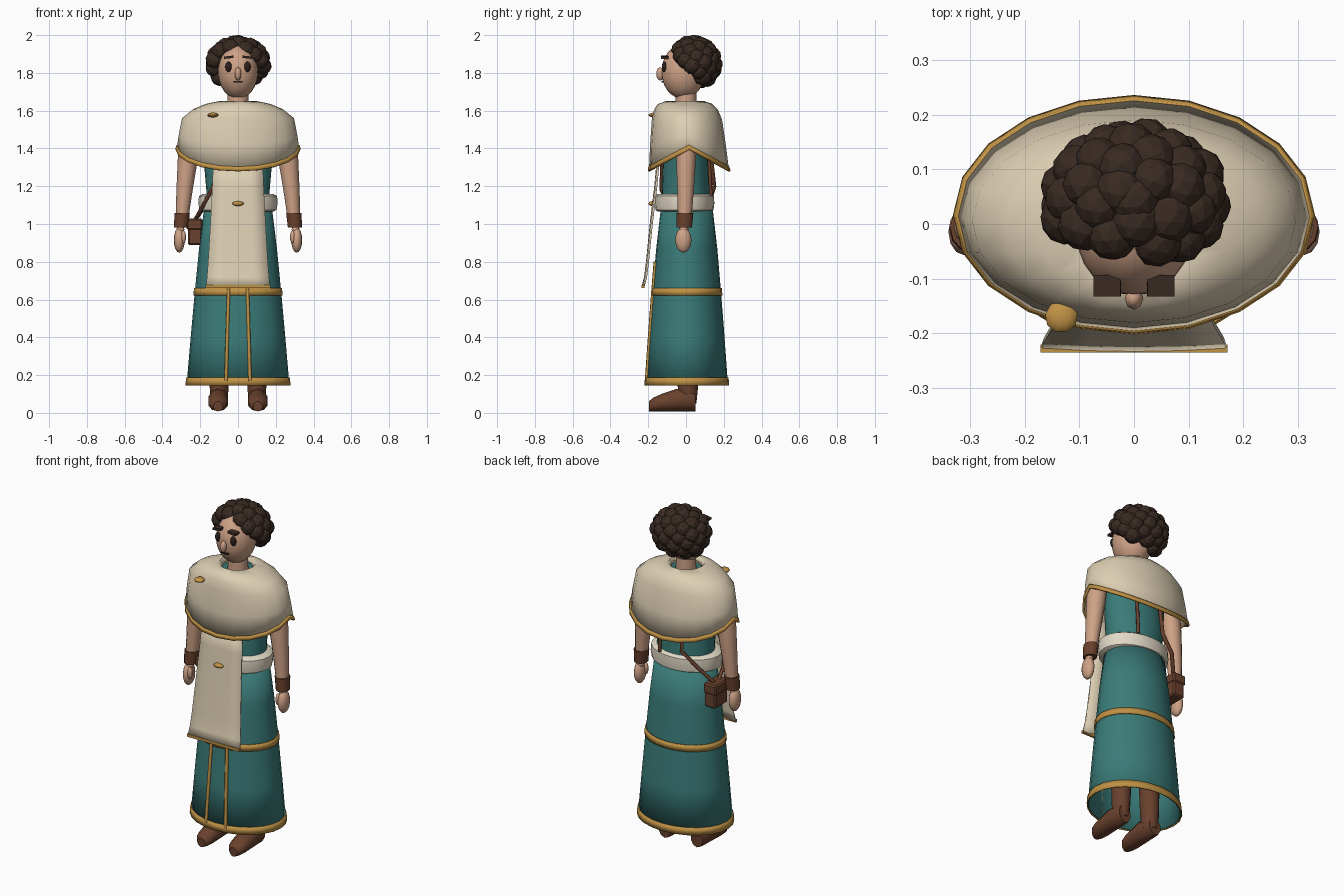
import bpy, bmesh, math, random
from mathutils import Vector, Matrix

random.seed(4)
if "Cube" in bpy.data.objects:
    bpy.data.objects.remove(bpy.data.objects["Cube"])


def material(name, r, g, b):
    m = bpy.data.materials.new(name)
    m.use_nodes = True
    m.diffuse_color = (r, g, b, 1)
    m.node_tree.nodes["Principled BSDF"].inputs["Base Color"].default_value = (r, g, b, 1)
    return m


TEAL = material("teal cloth", .042, .2, .19)
CREAM = material("cream cloth", .72, .62, .45)
SASH = material("pale sash", .76, .69, .56)
GOLD = material("gold", .53, .29, .06)
SKIN = material("skin", .62, .36, .24)
LEATHER = material("brown leather", .14, .052, .026)
HAIR = material("dark brown hair", .04, .023, .016)
DARK = material("dark features", .025, .013, .011)


def finish(name, bm, mat, smooth=40):
    """Turn a bmesh into a named, coloured object."""
    bmesh.ops.recalc_face_normals(bm, faces=bm.faces)
    me = bpy.data.meshes.new(name)
    bm.to_mesh(me)
    bm.free()
    me.materials.append(mat)
    ob = bpy.data.objects.new(name, me)
    bpy.context.collection.objects.link(ob)
    if smooth:
        bpy.ops.object.select_all(action='DESELECT')
        ob.select_set(True)
        bpy.context.view_layer.objects.active = ob
        bpy.ops.object.shade_smooth_by_angle(angle=math.radians(smooth))
    return ob


def bridge(bm, rings):
    n = len(rings[0])
    for a, b in zip(rings, rings[1:]):
        for i in range(n):
            j = (i + 1) % n
            bm.faces.new((a[i], a[j], b[j], b[i]))


def loft(name, rings, mat, n=24, caps=True, smooth=40, drop=0):
    """Stack of ellipses (x, y, z, rx, ry, share of drop at front and back)."""
    bm = bmesh.new()
    loops = []
    for x, y, z, rx, ry, *share in rings:
        k = drop * (share[0] if share else 0)
        angles = [2 * math.pi * i / n for i in range(n)]
        loops.append([bm.verts.new((x + rx * math.cos(a), y + ry * math.sin(a),
                                    z - k * abs(math.sin(a)))) for a in angles])
    bridge(bm, loops)
    if caps:
        bm.faces.new(loops[0])
        bm.faces.new(loops[-1])
    return finish(name, bm, mat, smooth)


def ball(name, loc, radii, mat, seg=16, smooth=60):
    bm = bmesh.new()
    bmesh.ops.create_uvsphere(bm, u_segments=seg, v_segments=seg * 2 // 3, radius=1)
    bm.transform(Matrix.Translation(loc) @ Matrix.Diagonal((*radii, 1)))
    return finish(name, bm, mat, smooth)


def box(name, loc, size, mat, bevel=0, turn=0):
    bm = bmesh.new()
    bmesh.ops.create_cube(bm, size=1)
    bm.transform(Matrix.Translation(loc) @ Matrix.Rotation(turn, 4, 'Y') @ Matrix.Diagonal((*size, 1)))
    if bevel:
        bmesh.ops.bevel(bm, geom=bm.edges[:], offset=bevel, segments=1, affect='EDGES')
    return finish(name, bm, mat, 0)


def tube(name, points, r, mat):
    cu = bpy.data.curves.new(name, 'CURVE')
    cu.dimensions = '3D'
    cu.bevel_depth = r
    cu.bevel_resolution = 1
    cu.use_fill_caps = True
    sp = cu.splines.new('POLY')
    sp.points.add(len(points) - 1)
    for p, co in zip(sp.points, points):
        p.co = (*co, 1)
    cu.materials.append(mat)
    ob = bpy.data.objects.new(name, cu)
    bpy.context.collection.objects.link(ob)


def solidify(ob, t, offset=0):
    mod = ob.modifiers.new("thickness", 'SOLIDIFY')
    mod.thickness = t
    mod.offset = offset


def skirt_size(z):
    """Half width and half depth of the skirt at a height."""
    t = (1.1 - z) / .95
    return .178 + .094 * t ** .85, .135 + .083 * t ** .8


def skirt_ring(z, extra=0):
    rx, ry = skirt_size(z)
    return (0, .004, z, rx + extra, ry + extra)


# Robe
solidify(loft("skirt", [skirt_ring(z) for z in (.15, .4, .64, .87, 1.1)], TEAL, caps=False), .006, -1)
loft("bodice", [(0, 0, 1.05, .172, .132), (0, 0, 1.17, .167, .128), (0, 0, 1.38, .185, .12),
                (0, 0, 1.5, .2, .11), (0, 0, 1.58, .14, .1), (0, 0, 1.615, .095, .09)], TEAL)
for name, low, high in (("hem_band", .145, .188), ("knee_band", .622, .66)):
    solidify(loft(name, [skirt_ring(low, .003), skirt_ring(high, .003)], GOLD, caps=False), .006)
for s, side in ((-1, "right"), (1, "left")):
    path = []
    for z in (.17, .3, .45, .64, .8):
        rx, ry = skirt_size(z)
        x = s * (.05 + .014 * (.66 - z) / .5)
        path.append((x, .002 - ry * math.sqrt(1 - (x / rx) ** 2), z))
    tube(side + "_skirt_stripe", path, .0095, GOLD)

# Sash
loft("sash", [(0, -.008, 1.065, .185, .14), (0, -.008, 1.075, .204, .154), (0, -.008, 1.11, .21, .158),
              (0, -.008, 1.148, .207, .156), (0, -.008, 1.16, .185, .14)], SASH)

# Hanging front panel
bm = bmesh.new()
rows = []
for z, y, w in ((1.34, -.15, .13), (1.2, -.163, .136), (1.0, -.187, .146),
                (.8, -.207, .158), (.72, -.217, .164), (.67, -.23, .169)):
    rows.append([bm.verts.new((w * u, y + .006 * u * u, z)) for u in (-1, -.5, 0, .5, 1)])
for a, b in zip(rows, rows[1:]):
    for i in range(4):
        bm.faces.new((a[i], a[i + 1], b[i + 1], b[i]))
solidify(finish("front_panel", bm, CREAM), .01)
box("front_panel_trim", (0, -.228, .669), (.342, .014, .016), GOLD)

# Shoulder cape with a hem that dips at front and back
cape = loft("cape", [(0, -.005, 1.63, .085, .08), (0, -.005, 1.647, .1, .1), (0, -.005, 1.632, .17, .143),
                     (0, 0, 1.605, .235, .165), (0, .005, 1.558, .293, .182, .05),
                     (0, .01, 1.47, .31, .196, .4), (0, .016, 1.4, .32, .208, 1)],
            CREAM, n=20, caps=False, smooth=60, drop=.115)
solidify(cape, .008)
trim = loft("cape_trim", [(0, .015, 1.418, .321, .209, 1), (0, .017, 1.394, .326, .214, 1)],
            GOLD, n=20, caps=False, drop=.115)
solidify(trim, .011)

# Brooches
ball("shoulder_brooch", (-.133, -.17, 1.577), (.03, .03, .013), GOLD, 9)
ball("waist_brooch", (0, -.18, 1.108), (.032, .02, .013), GOLD, 9)

# Satchel and straps
box("satchel", (-.228, .045, .958), (.074, .12, .14), LEATHER, .008)
box("satchel_flap", (-.23, .045, .998), (.084, .13, .06), LEATHER, .008)
tube("front_strap", [(-.07, -.125, 1.36), (-.14, -.13, 1.18), (-.2, -.07, 1.07), (-.228, .02, 1.02)], .011, LEATHER)
tube("back_strap", [(-.07, .125, 1.42), (-.075, .15, 1.2), (-.16, .125, 1.12), (-.228, .06, 1.02)], .011, LEATHER)
tube("second_back_strap", [(.08, .118, 1.42), (.08, .132, 1.15)], .01, LEATHER)

# Arms, hands, legs and shoes
for s, side in ((-1, "right"), (1, "left")):
    loft(side + "_arm", [(s * .235, 0, 1.55, .04, .04), (s * .25, 0, 1.48, .056, .054),
                         (s * .266, 0, 1.34, .053, .052), (s * .283, -.002, 1.18, .043, .044),
                         (s * .299, -.008, 1.0, .032, .034)], SKIN, n=12)
    loft(side + "_bracer", [(s * .301, -.01, .982, .037, .041), (s * .296, -.006, 1.058, .041, .045)],
         LEATHER, n=12)
    ball(side + "_wrist", (s * .305, -.012, .97), (.022, .025, .03), SKIN, 10)
    ball(side + "_hand", (s * .311, -.014, .915), (.029, .043, .067), SKIN, 12)
    ball(side + "_thumb", (s * .289, -.036, .93), (.014, .018, .036), SKIN, 8)
    loft(side + "_boot", [(s * .1, .01, .05, .045, .045), (s * .1, .01, .14, .05, .054),
                          (s * .098, .01, .3, .055, .058), (s * .09, .01, .6, .06, .06)], LEATHER, n=12)
    # Shoe lofted from heel to toe
    bm = bmesh.new()
    loops = []
    for y, w, top in ((.05, .04, .11), (.03, .05, .128), (-.05, .054, .127),
                      (-.13, .055, .1), (-.175, .045, .08), (-.195, .025, .062)):
        ring = []
        for i in range(10):
            a = 2 * math.pi * (i + .5) / 10
            z = .008 + (top - .008) * (.5 + .5 * math.sin(a))
            ring.append(bm.verts.new((s * .105 + w * math.cos(a), y, z)))
        loops.append(ring)
    bridge(bm, loops)
    bm.faces.new(loops[0])
    bm.faces.new(loops[-1])
    finish(side + "_shoe", bm, LEATHER)

# Neck, head and face
loft("neck", [(0, 0, 1.57, .058, .056), (0, 0, 1.72, .054, .054)], SKIN, n=16)
ball("head", (0, -.015, 1.806), (.106, .115, .143), SKIN, 24)
ball("nose", (0, -.136, 1.795), (.018, .022, .036), SKIN, 8)
box("mouth", (0, -.124, 1.752), (.046, .009, .008), DARK)
for s, side in ((-1, "right"), (1, "left")):
    ball(side + "_eye", (s * .05, -.115, 1.832), (.018, .013, .028), DARK, 12)
    box(side + "_eyebrow", (s * .049, -.113, 1.883), (.05, .04, .012), HAIR, turn=s * .12)

# Curly hair: a core covered with faceted curls, leaving the face clear
ball("hair_core", (0, .05, 1.855), (.122, .1, .11), HAIR)
bm = bmesh.new()
count = 62
for i in range(count):
    h = 1 - 2 * i / (count - 1)
    a = i * math.pi * (3 - math.sqrt(5))
    r = math.sqrt(1 - h * h)
    p = Vector((.132 * r * math.cos(a), .042 + .106 * r * math.sin(a), 1.85 + .106 * h))
    if p.z > 1.755 and (p.z > 1.925 or p.y > -.055 + (1.92 - p.z) * .75):
        spin = Matrix.Rotation(random.uniform(0, 3), 4, 'Z') @ Matrix.Rotation(random.uniform(0, 3), 4, 'X')
        size = random.uniform(.044, .05)
        bmesh.ops.create_icosphere(bm, subdivisions=2, radius=size, matrix=Matrix.Translation(p) @ spin)
finish("hair_curls", bm, HAIR, 0)
